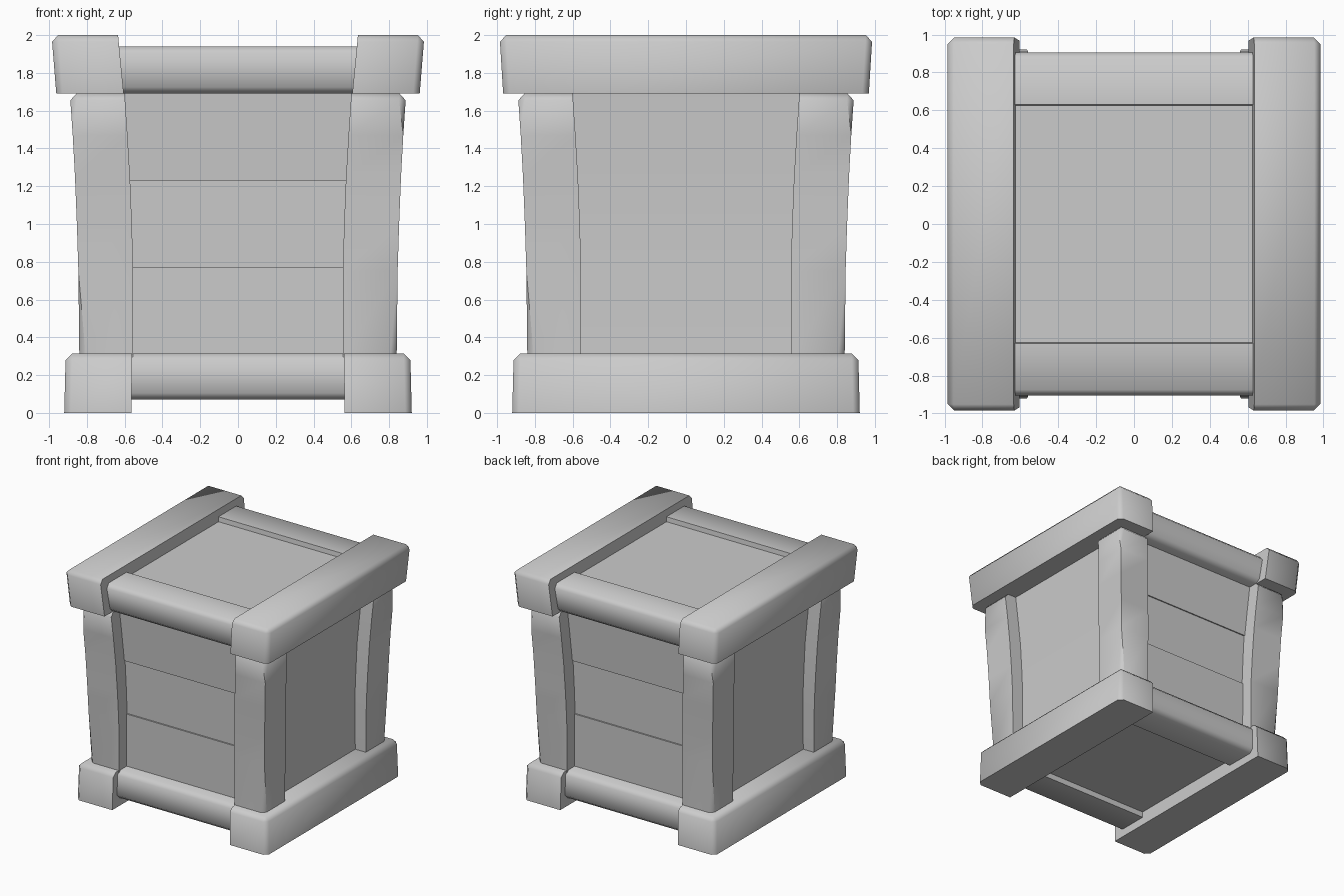
import bpy, bmesh, math
from mathutils import Matrix

if "Cube" in bpy.data.objects:
    bpy.data.objects.remove(bpy.data.objects["Cube"])

grey = bpy.data.materials.new("plain grey")
grey.diffuse_color = (0.6, 0.6, 0.6, 1)
grey.use_nodes = True
grey.node_tree.nodes["Principled BSDF"].inputs["Base Color"].default_value = grey.diffuse_color


def finish(bm, name, turn=0):
    bmesh.ops.recalc_face_normals(bm, faces=bm.faces)
    bm.transform(Matrix.Rotation(turn, 4, 'Z'))
    mesh = bpy.data.meshes.new(name)
    bm.to_mesh(mesh)
    bm.free()
    mesh.materials.append(grey)
    ob = bpy.data.objects.new(name, mesh)
    bpy.context.collection.objects.link(ob)
    bpy.ops.object.select_all(action='DESELECT')
    ob.select_set(True)
    bpy.context.view_layer.objects.active = ob
    bpy.ops.object.shade_smooth_by_angle(angle=math.radians(50))
    return ob


def loft(levels):
    """Rectangular column through levels of (z, x0, x1, y0, y1)."""
    bm = bmesh.new()
    rings = [[bm.verts.new(p) for p in ((a, c, z), (b, c, z), (b, d, z), (a, d, z))]
             for z, a, b, c, d in levels]
    for lo, hi in zip(rings, rings[1:]):
        for i in range(4):
            j = (i + 1) % 4
            bm.faces.new((lo[i], lo[j], hi[j], hi[i]))
    bm.faces.new(rings[0][::-1])
    bm.faces.new(rings[-1])
    return bm


def chamfer(bm, rule, width):
    """Chamfer the edges whose two end points satisfy the rule."""
    edges = [e for e in bm.edges if rule(e.verts[0].co, e.verts[1].co)]
    bmesh.ops.bevel(bm, geom=edges, offset=width, segments=1,
                    affect='EDGES', profile=0.5)


half_turns = (("right", 0), ("left", math.pi))

# Long beams on the left and right, flaring outward at the top
for side, turn in half_turns:
    for name, levels in (
            ("top_side_beam", ((1.69, .605, .962, -.968, .968), (2, .635, .987, -.987, .987))),
            ("bottom_side_beam", ((0, .565, .92, -.92, .92), (.315, .56, .912, -.912, .912)))):
        bm = loft(levels)
        top, mid = levels[1][0], .7

        def outer(p, q):
            on_top = p.z > top - .01 and q.z > top - .01
            on_side = p.x > mid and q.x > mid
            on_end = abs(p.y - q.y) < .1
            upright = abs(p.z - q.z) > .1
            return (on_top and (on_side or on_end)) or (upright and on_side)
        chamfer(bm, outer, .035)
        finish(bm, name + "_" + side, turn)

# Short beams on the front and back
for side, turn in (("front", 0), ("back", math.pi)):
    for name, levels in (
            ("top_cross_beam", ((1.69, -.64, .64, -.885, -.6), (1.94, -.66, .66, -.91, -.63))),
            ("bottom_cross_beam", ((.07, -.6, .6, -.855, -.56), (.315, -.6, .6, -.855, -.56)))):
        bm = loft(levels)
        chamfer(bm, lambda p, q: abs(p.x - q.x) > .5 and p.y < -.7 and q.y < -.7, .035)
        finish(bm, name + "_" + side, turn)

# Corner posts, curving outward toward the top
steps = [(.29, .84, .555), (.75, .845, .555), (1.0, .853, .562),
         (1.25, .863, .572), (1.47, .875, .585), (1.69, .89, .60)]
for i in range(4):
    bm = loft([(z, n, o, n, o) for z, o, n in steps])

    def outside(p, q):
        corner = min(p.x, p.y, q.x, q.y) > .7
        rim = p.z > 1.68 and q.z > 1.68 and (min(p.x, q.x) > .7 or min(p.y, q.y) > .7)
        return corner or rim
    chamfer(bm, outside, .035)
    finish(bm, "corner_post_%d" % (i + 1), i * math.pi / 2)

# Planked front and back walls: three boards, the middle one set back
for side, turn in (("front", 0), ("back", math.pi)):
    for name, z0, z1, y0, y1 in (("lower", .2, .77, .735, .74),
                                 ("middle", .76, 1.24, .728, .735),
                                 ("upper", 1.23, 1.8, .745, .78)):
        bm = loft([(z0, -.7, .7, -y0, -.62), (z1, -.7, .7, -y1, -.62)])
        finish(bm, "%s_board_%s" % (name, side), turn)

# Curved side walls
for side, turn in half_turns:
    bm = loft([(z, .62, o, -.7, .7) for z, o in
               ((.2, .74), (.77, .735), (1.23, .745), (1.8, .78))])
    finish(bm, "wall_" + side, turn)

# Recessed lid and floor panels
finish(loft([(1.8, -.7, .7, -.75, .75), (1.9, -.7, .7, -.75, .75)]), "lid_panel")
finish(loft([(.12, -.7, .7, -.72, .72), (.2, -.7, .7, -.72, .72)]), "floor_panel")
